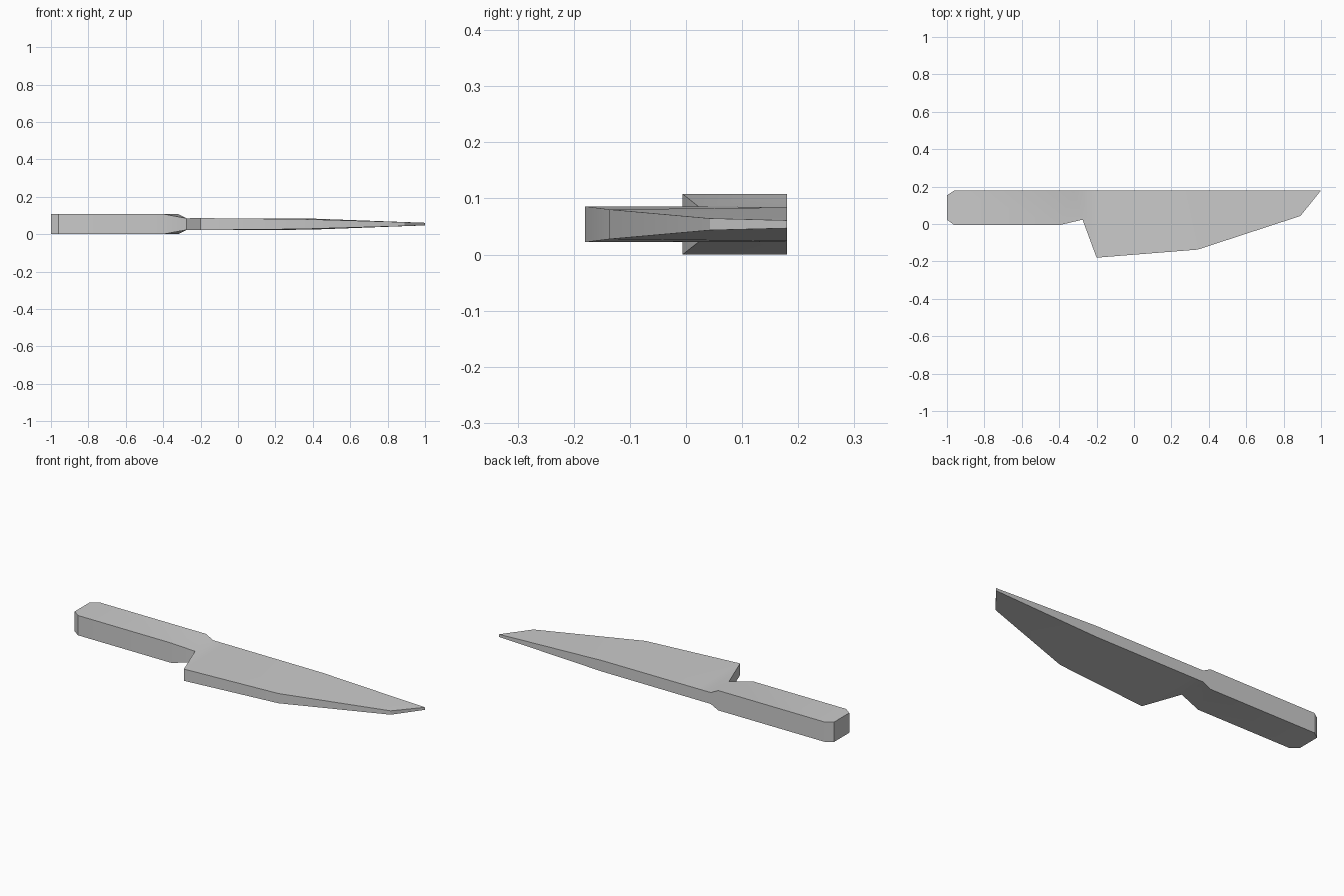
import bpy, bmesh, math

cube = bpy.data.objects.get("Cube")
if cube:
    bpy.data.objects.remove(cube, do_unlink=True)

MID_Z = 0.055
BACK = 0.182

# Plain grey for the whole knife
grey = bpy.data.materials.new("plain_grey")
grey.use_nodes = True
colour = (0.6, 0.6, 0.6, 1)
grey.diffuse_color = colour
grey.node_tree.nodes["Principled BSDF"].inputs["Base Color"].default_value = colour

# Cross-sections from butt to tip: cutting side (x, y, half thickness), spine side (same)
sections = [
    ((-1.0, 0.025, 0.054), (-1.0, 0.155, 0.054)),       # chamfered butt
    ((-0.96, -0.004, 0.054), (-0.96, BACK, 0.054)),
    ((-0.40, -0.004, 0.054), (-0.32, BACK, 0.054)),     # end of grip
    ((-0.275, 0.025, 0.031), (-0.275, BACK, 0.031)),    # neck
    ((-0.20, -0.178, 0.032), (-0.20, BACK, 0.031)),     # heel
    ((0.34, -0.135, 0.0265), (0.38, BACK, 0.030)),      # belly
    ((0.89, 0.045, 0.0105), (1.0, BACK, 0.007)),        # tip
]

# Skin the sections into one closed body
bm = bmesh.new()
rings = []
for (fx, fy, fh), (bx, by, bh) in sections:
    corners = [(fx, fy, MID_Z - fh), (bx, by, MID_Z - bh),
               (bx, by, MID_Z + bh), (fx, fy, MID_Z + fh)]
    rings.append([bm.verts.new((x, y, max(z, 0))) for x, y, z in corners])
for a, b in zip(rings, rings[1:]):
    for i in range(4):
        j = (i + 1) % 4
        bm.faces.new((a[i], a[j], b[j], b[i]))
bm.faces.new(rings[0])
bm.faces.new(rings[-1])
bmesh.ops.translate(bm, verts=bm.verts, vec=(0, -0.002, -min(v.co.z for v in bm.verts)))
bmesh.ops.recalc_face_normals(bm, faces=bm.faces)

mesh = bpy.data.meshes.new("knife_body")
bm.to_mesh(mesh)
bm.free()
mesh.materials.append(grey)
knife = bpy.data.objects.new("knife_body", mesh)
bpy.context.collection.objects.link(knife)

# Soft shading on the shallow facets, crisp outer edges
bpy.ops.object.select_all(action='DESELECT')
knife.select_set(True)
bpy.context.view_layer.objects.active = knife
bpy.ops.object.shade_smooth_by_angle(angle=math.radians(30))
